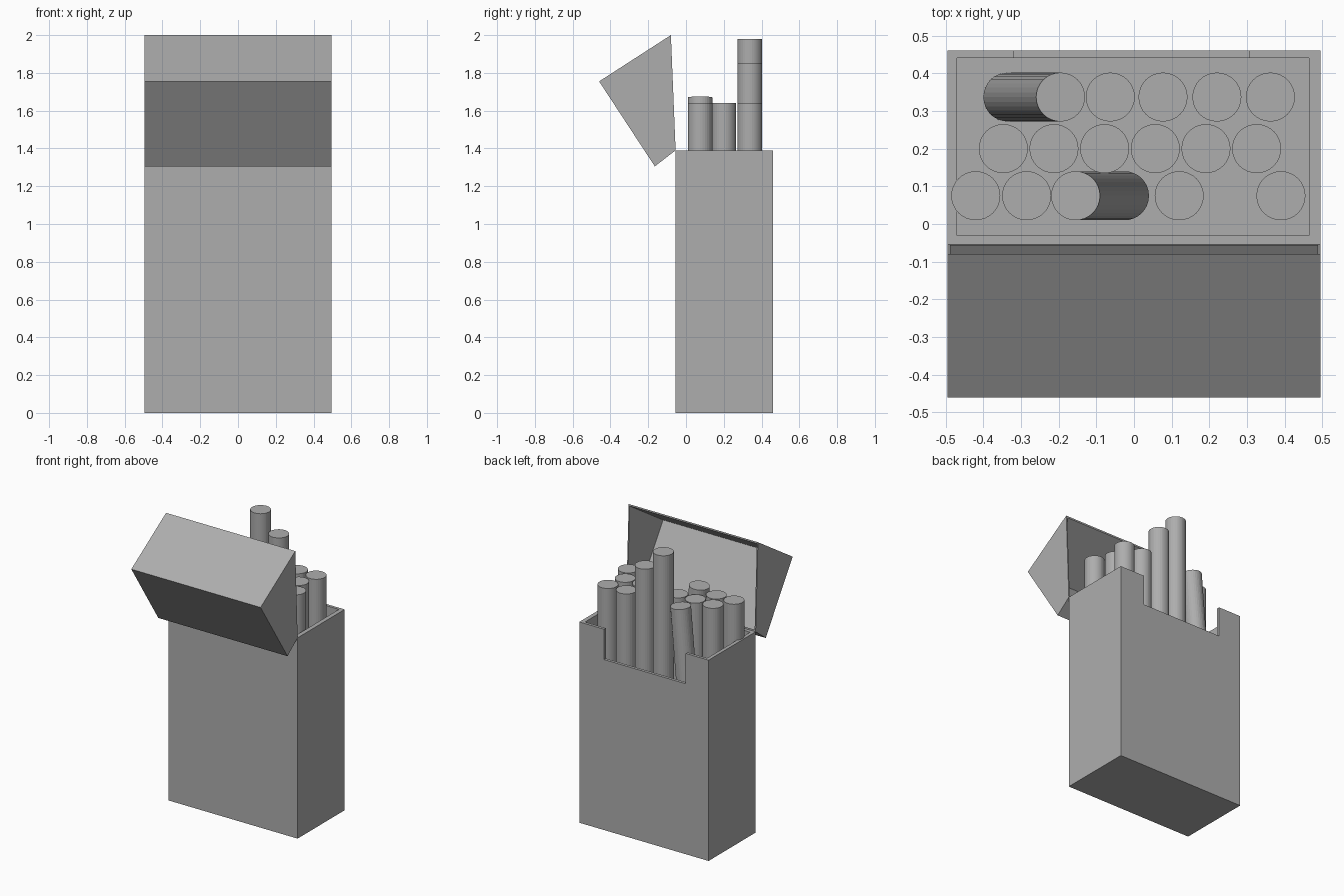
import bpy
import bmesh
from mathutils import Vector, Matrix

if "Cube" in bpy.data.objects:
    bpy.data.objects.remove(bpy.data.objects["Cube"], do_unlink=True)

GREY = (0.42, 0.42, 0.42, 1)
grey = bpy.data.materials.new("plain grey")
grey.use_nodes = True
grey.diffuse_color = GREY
grey.node_tree.nodes["Principled BSDF"].inputs["Base Color"].default_value = GREY


def add_object(name, bm):
    """Turn a bmesh into a named grey object."""
    bmesh.ops.recalc_face_normals(bm, faces=bm.faces)
    mesh = bpy.data.meshes.new(name)
    bm.to_mesh(mesh)
    bm.free()
    mesh.materials.append(grey)
    obj = bpy.data.objects.new(name, mesh)
    bpy.context.collection.objects.link(obj)
    return obj


def prism(name, profile, x0, x1):
    """Extrude a (y, z) profile from x0 to x1."""
    bm = bmesh.new()
    face = bm.faces.new([bm.verts.new((x0, y, z)) for y, z in profile])
    side = bmesh.ops.extrude_face_region(bm, geom=[face])["geom"]
    verts = [v for v in side if isinstance(v, bmesh.types.BMVert)]
    bmesh.ops.translate(bm, verts=verts, vec=(x1 - x0, 0, 0))
    return add_object(name, bm)


def block(name, x0, x1, y0, y1, z0, z1):
    return prism(name, [(y0, z0), (y1, z0), (y1, z1), (y0, z1)], x0, x1)


def cut(target, cutter):
    mod = target.modifiers.new("cut", 'BOOLEAN')
    mod.operation = 'DIFFERENCE'
    mod.solver = 'EXACT'
    mod.object = cutter
    cutter.hide_render = True
    cutter.hide_viewport = True
    cutter.display_type = 'WIRE'


# Hollow carton with a thumb notch in the back wall
LEFT, RIGHT, RIM = 0.495, -0.495, 1.39
carton = block("carton", RIGHT, LEFT, -0.055, 0.46, 0, RIM)
cut(carton, block("carton_cavity_cutter", -0.47, 0.465, -0.03, 0.44, 0.03, 1.6))
cut(carton, block("notch_cutter", -0.32, 0.305, 0.4, 0.5, 1.18, 1.6))

# Flipped-open lid, hollow towards the carton
lid_profile = [Vector(p) for p in
               ((-0.08, 2.0), (-0.46, 1.755), (-0.165, 1.305), (-0.055, 1.39))]
lid = prism("lid", lid_profile, RIGHT, LEFT)
middle = (lid_profile[0] + lid_profile[-1]) / 2
inner = [middle + (p - middle) * 0.96 for p in lid_profile]
reach = Vector((0.05, 0))
inner = [inner[0] + reach] + inner + [inner[-1] + reach]
cut(lid, prism("lid_cavity_cutter", inner, RIGHT + 0.008, LEFT - 0.008))


# Sticks: each row holds (top x, top height, sideways lean)
def stick(name, x, y, top, lean):
    length = 1.6
    head, foot = Vector((x, y, top)), Vector((x + lean, y, top - length))
    axis = head - foot
    turn = axis.to_track_quat('Z', 'Y').to_matrix().to_4x4()
    bm = bmesh.new()
    bmesh.ops.create_cone(bm, cap_ends=True, segments=32, radius1=0.065,
                          radius2=0.065, depth=axis.length,
                          matrix=Matrix.Translation((head + foot) / 2) @ turn)
    add_object(name, bm)


LOW = 1.64
rows = {
    "front": (0.075, [(-0.42, LOW, 0), (-0.285, LOW, 0), (-0.155, 1.67, 0.13),
                      (0.12, LOW, 0), (0.39, LOW, 0)]),
    "middle": (0.2, [(-0.347 + 0.1345 * i, LOW, 0) for i in range(6)]),
    "back": (0.337, [(-0.195, LOW, -0.14), (-0.063, 1.98, 0), (0.077, 1.85, 0),
                     (0.22, LOW, 0), (0.362, LOW, 0)]),
}
for row, (y, sticks) in rows.items():
    for i, (x, top, lean) in enumerate(sticks):
        stick(f"{row}_stick_{i + 1}", x, y, top, lean)
